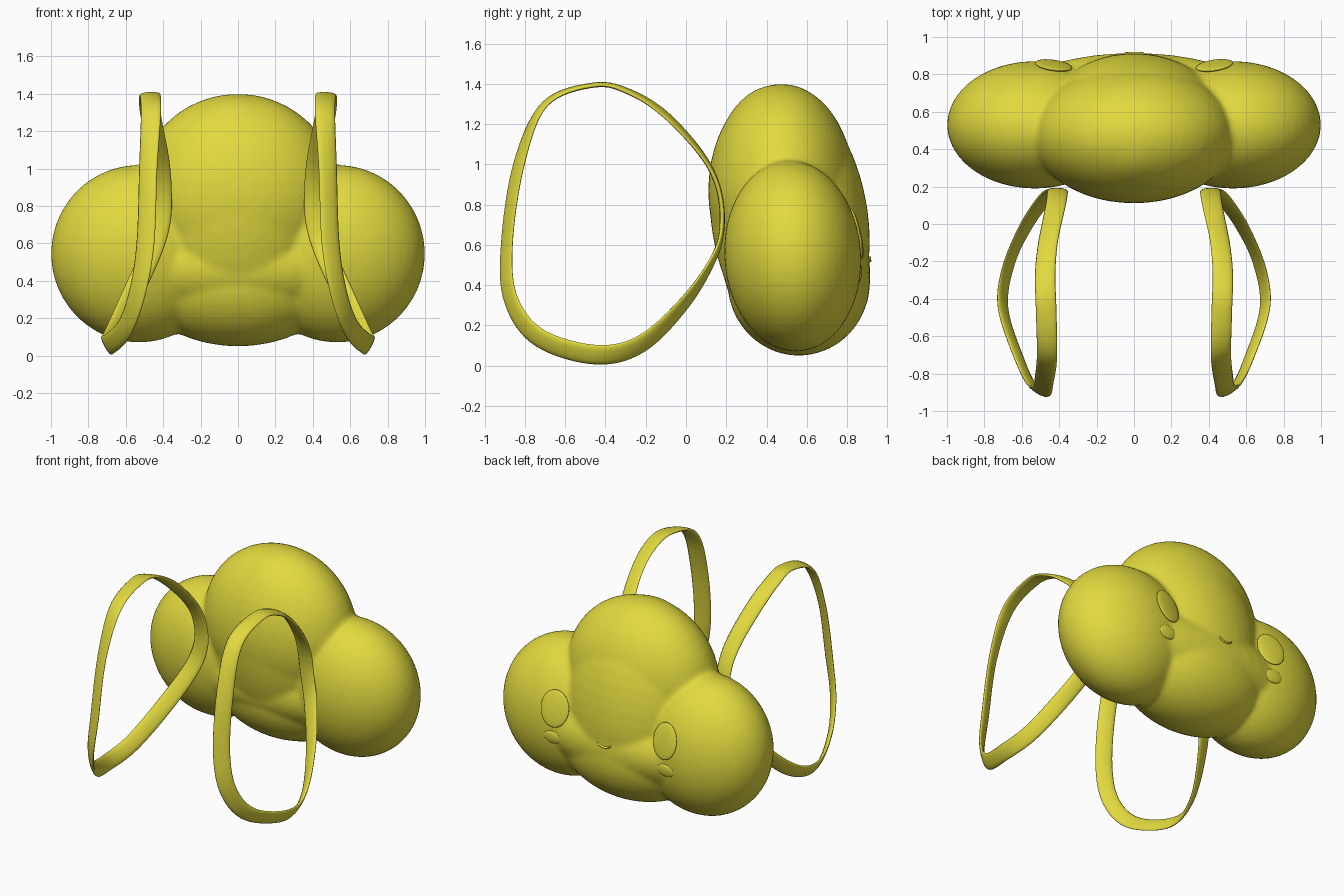
import bpy, bmesh, math
from mathutils import Vector, Matrix

if "Cube" in bpy.data.objects:
    bpy.data.objects.remove(bpy.data.objects["Cube"])

yellow = bpy.data.materials.new("soft_yellow")
yellow.diffuse_color = (0.76, 0.70, 0.05, 1)
yellow.use_nodes = True
yellow.node_tree.nodes["Principled BSDF"].inputs["Base Color"].default_value = yellow.diffuse_color


def make_object(name, bm):
    bmesh.ops.recalc_face_normals(bm, faces=bm.faces)
    for f in bm.faces:
        f.smooth = True
    mesh = bpy.data.meshes.new(name)
    bm.to_mesh(mesh)
    bm.free()
    mesh.materials.append(yellow)
    obj = bpy.data.objects.new(name, mesh)
    bpy.context.collection.objects.link(obj)
    return obj


def ellipsoid(bm, center, radii, tilt=0, seg=48):
    m = (Matrix.Translation(center) @ Matrix.Rotation(math.radians(tilt), 4, 'X')
         @ Matrix.Diagonal((*radii, 1)))
    bmesh.ops.create_uvsphere(bm, u_segments=seg, v_segments=seg // 2, radius=1, matrix=m)


# Puffy bag body: overlapping lobes fused into one skin
bm = bmesh.new()
ellipsoid(bm, (0, 0.515, 0.725), (0.50, 0.39, 0.675), 8.5)
ellipsoid(bm, (0, 0.475, 0.87), (0.54, 0.365, 0.53))
ellipsoid(bm, (0, 0.56, 0.42), (0.55, 0.355, 0.37))
ellipsoid(bm, (0, 0.55, 0.48), (0.80, 0.365, 0.30))
for s in (-1, 1):
    ellipsoid(bm, (s * 0.53, 0.53, 0.545), (0.47, 0.34, 0.475), 4)
body = make_object("cloud_body", bm)
remesh = body.modifiers.new("fuse", 'REMESH')
remesh.mode = 'VOXEL'
remesh.voxel_size = 0.018
remesh.use_smooth_shade = True
smooth = body.modifiers.new("soften", 'SMOOTH')
smooth.factor = 0.5
smooth.iterations = 6

bpy.context.view_layer.update()
skin = body.evaluated_get(bpy.context.evaluated_depsgraph_get())


def on_back(x, z):
    """Point and normal of the body's back surface at x, z."""
    hit, loc, nor, _ = skin.ray_cast(Vector((x, 2, z)), Vector((0, -1, 0)))
    return (loc.copy(), nor.copy()) if hit else (Vector((x, 0.88, z)), Vector((0, 1, 0)))


def face_disc(name, x, z, rx, rz, depth):
    loc, n = on_back(x, z)
    right = Vector((0, 0, 1)).cross(n).normalized()
    up = n.cross(right)
    rot = Matrix((right, up, n)).transposed().to_4x4()
    bm = bmesh.new()
    bmesh.ops.create_uvsphere(bm, u_segments=32, v_segments=16, radius=1,
                              matrix=Matrix.Translation(loc) @ rot @ Matrix.Diagonal((rx, rz, depth, 1)))
    make_object(name, bm)


def sweep(name, points, frames, width, thick, closed, sides=12):
    """Sweep an oval section along points; frames hold (width_dir, thickness_dir)."""
    bm = bmesh.new()
    rings = []
    for p, (w, t) in zip(points, frames):
        rings.append([bm.verts.new(p + w * (width / 2 * math.cos(a)) + t * (thick / 2 * math.sin(a)))
                      for a in (2 * math.pi * k / sides for k in range(sides))])
    for i in range(len(rings) if closed else len(rings) - 1):
        a, b = rings[i], rings[(i + 1) % len(rings)]
        for k in range(sides):
            j = (k + 1) % sides
            bm.faces.new((a[k], a[j], b[j], b[k]))
    if not closed:
        bm.faces.new(rings[0])
        bm.faces.new(rings[-1])
    return make_object(name, bm)


# Eyes and cheeks
for s, side in ((-1, "left"), (1, "right")):
    face_disc("eye_" + side, s * 0.43, 0.655, 0.10, 0.125, 0.016)
    face_disc("cheek_" + side, s * 0.44, 0.455, 0.07, 0.045, 0.014)

# Smile
path = []
for i in range(13):
    u = i / 6 - 1
    path.append(on_back(0.05 * u, 0.52 + 0.018 * u * u)[0])
sweep("smile", path, [(Vector((0, 0, 1)), Vector((0, 1, 0)))] * 13, 0.014, 0.02, False, 8)

# Shoulder straps: x, y, z, twist in degrees around the loop
strap = [(.47, -.45, 1.395, 3), (.465, -.70, 1.30, 12), (.48, -.83, 1.00, 28),
         (.495, -.89, .60, 30), (.54, -.87, .33, 40), (.61, -.73, .14, 55),
         (.70, -.45, .055, 62), (.67, -.22, .11, 50), (.57, 0, .32, 30),
         (.465, .145, .55, 10), (.415, .18, .72, 0), (.41, .155, .90, 0),
         (.425, .07, 1.06, 8), (.46, -.10, 1.245, 14), (.475, -.27, 1.355, 8)]


def spline_loop(ctrl, steps):
    out, n = [], len(ctrl)
    for i in range(n):
        a, b, c, d = (ctrl[(i + k) % n] for k in (-1, 0, 1, 2))
        for k in range(steps):
            t = k / steps
            out.append([0.5 * (2 * q + (r - p) * t + (2 * p - 5 * q + 4 * r - s) * t ** 2
                               + (3 * q - p - 3 * r + s) * t ** 3)
                        for p, q, r, s in zip(a, b, c, d)])
    return out


loop = spline_loop(strap, 8)
pts = [Vector(v[:3]) for v in loop]
mid = Vector((0.52, -0.4, 0.7))
for s, side in ((-1, "left"), (1, "right")):
    frames = []
    for i, p in enumerate(pts):
        tan = (pts[(i + 1) % len(pts)] - pts[i - 1]).normalized()
        wide = Vector((1, 0, 0))
        wide = (wide - tan * wide.dot(tan)).normalized()
        inward = tan.cross(wide)
        if inward.dot(mid - p) < 0:
            inward = -inward
        a = math.radians(loop[i][3])
        w = wide * math.cos(a) + inward * math.sin(a)
        t = inward * math.cos(a) - wide * math.sin(a)
        frames.append((Vector((w.x * s, w.y, w.z)), Vector((t.x * s, t.y, t.z))))
    sweep("strap_" + side, [Vector((p.x * s, p.y, p.z)) for p in pts], frames, 0.11, 0.026, True)
